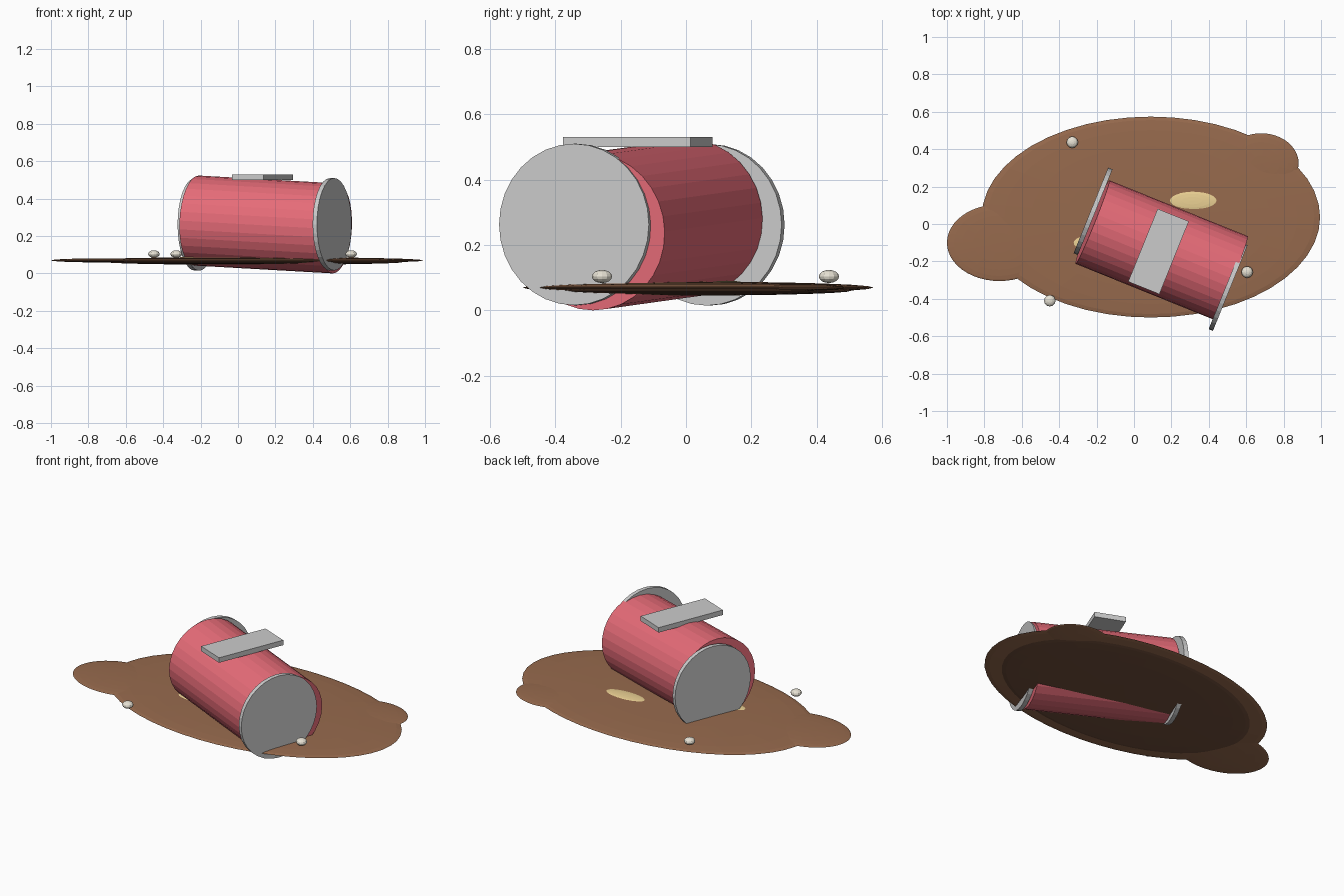
import bpy
from math import radians, cos, sin

if "Cube" in bpy.data.objects:
    bpy.data.objects.remove(bpy.data.objects["Cube"])


def material(name, rgb):
    m = bpy.data.materials.new(name)
    m.diffuse_color = (*rgb, 1)
    m.use_nodes = True
    m.node_tree.nodes["Principled BSDF"].inputs["Base Color"].default_value = m.diffuse_color
    return m


RED = material("red", (0.80, 0.15, 0.19))
BROWN = material("brown", (0.31, 0.145, 0.075))
DARK = material("dark_brown", (0.17, 0.08, 0.045))
CREAM = material("cream", (0.85, 0.65, 0.30))
PALE = material("pale", (0.80, 0.76, 0.66))
YAW = radians(-22)


def finish(name, mat):
    o = bpy.context.object
    o.name = name
    if mat:
        o.data.materials.append(mat)
    return o


def ellipsoid(name, loc, size, mat, segs=48, rings=12):
    bpy.ops.mesh.primitive_uv_sphere_add(segments=segs, ring_count=rings, radius=1, location=loc)
    o = finish(name, mat)
    o.scale = size
    return o


def drum(name, loc, radius, length, mat, tilt=0.0):
    # cylinder lying along the turned x axis
    bpy.ops.mesh.primitive_cylinder_add(vertices=32, radius=radius, depth=length, location=loc,
                                        rotation=(0, radians(90 + tilt), YAW))
    return finish(name, mat)


# Spilled puddle with two lobes and a darker underside
puddle = [
    ("puddle", (0.09, 0.037, 0.07), (0.905, 0.537, 0.018), BROWN),
    ("puddle_left_lobe", (-0.72, -0.10, 0.07), (0.28, 0.205, 0.011), BROWN),
    ("puddle_right_lobe", (0.68, 0.325, 0.07), (0.20, 0.16, 0.011), BROWN),
    ("puddle_underside", (0.09, 0.037, 0.061), (0.795, 0.47, 0.015), DARK),
]
for name, loc, size, mat in puddle:
    ellipsoid(name, loc, size, mat)

# Foam patches on the puddle
ellipsoid("foam_patch_right", (0.31, 0.125, 0.084), (0.14, 0.052, 0.007), CREAM, 24, 8)
ellipsoid("foam_patch_left", (-0.22, -0.10, 0.083), (0.11, 0.045, 0.007), CREAM, 24, 8)

# Droplets around the spill
for i, (x, y) in enumerate([(-0.33, 0.437), (-0.45, -0.41), (0.605, -0.257)]):
    ellipsoid(f"droplet_{i + 1}", (x, y, 0.104), (0.031, 0.031, 0.02), PALE, 12, 8)

# Tipped can body and its two end discs
drum("can_body", (0.148, -0.139, 0.262), 0.241, 0.80, RED, tilt=3)
drum("can_base", (0.503, -0.338, 0.263), 0.247, 0.025, None)
drum("can_lid", (-0.219, 0.068, 0.262), 0.247, 0.025, None)

# Label plate resting on top
bpy.ops.mesh.primitive_cube_add(size=1, location=(0.131, -0.147, 0.515), rotation=(0, 0, YAW))
finish("label_plate", None).scale = (0.18, 0.42, 0.03)
